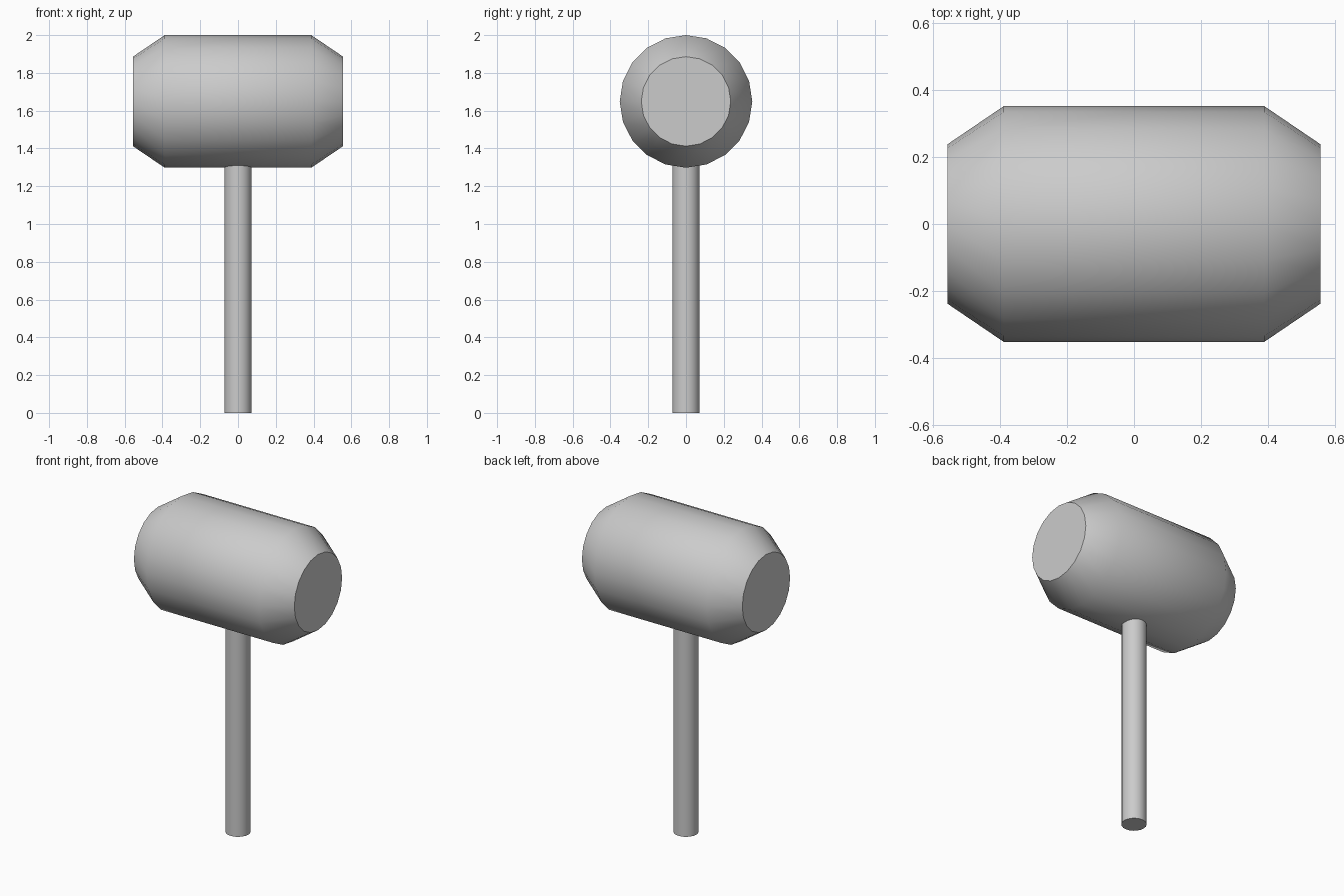
import bpy
import bmesh
import math
from mathutils import Matrix

cube = bpy.data.objects.get("Cube")
if cube:
    bpy.data.objects.remove(cube, do_unlink=True)

SIDES = 20

grey = bpy.data.materials.new("plain_grey")
grey.use_nodes = True
colour = (0.6, 0.6, 0.6, 1)
grey.diffuse_color = colour
grey.node_tree.nodes["Principled BSDF"].inputs["Base Color"].default_value = colour


def lathe(name, profile, matrix):
    """Capped solid turned around z from (radius, height) pairs."""
    bm = bmesh.new()
    rings = []
    for radius, height in profile:
        ring = []
        for i in range(SIDES):
            a = math.tau * i / SIDES
            ring.append(bm.verts.new((radius * math.cos(a), radius * math.sin(a), height)))
        rings.append(ring)
    for low, high in zip(rings, rings[1:]):
        for i in range(SIDES):
            j = (i + 1) % SIDES
            bm.faces.new((low[i], low[j], high[j], high[i]))
    bm.faces.new(rings[0][::-1])
    bm.faces.new(rings[-1])
    bm.transform(matrix)
    mesh = bpy.data.meshes.new(name)
    bm.to_mesh(mesh)
    bm.free()
    mesh.materials.append(grey)
    obj = bpy.data.objects.new(name, mesh)
    bpy.context.collection.objects.link(obj)
    # Smooth barrel and chamfers, crisp flat ends
    bpy.ops.object.select_all(action="DESELECT")
    obj.select_set(True)
    bpy.context.view_layer.objects.active = obj
    bpy.ops.object.shade_smooth_by_angle(angle=math.radians(45))
    return obj


# Barrel-shaped head lying along x, tapered at both ends
lathe("mallet_head",
      [(0.237, -0.556), (0.351, -0.388), (0.351, 0.388), (0.237, 0.556)],
      Matrix.Translation((0, 0, 1.649)) @ Matrix.Rotation(math.pi / 2, 4, "Y"))

# Straight round handle, running up into the head
lathe("handle", [(0.072, 0), (0.072, 1.36)], Matrix.Identity(4))
